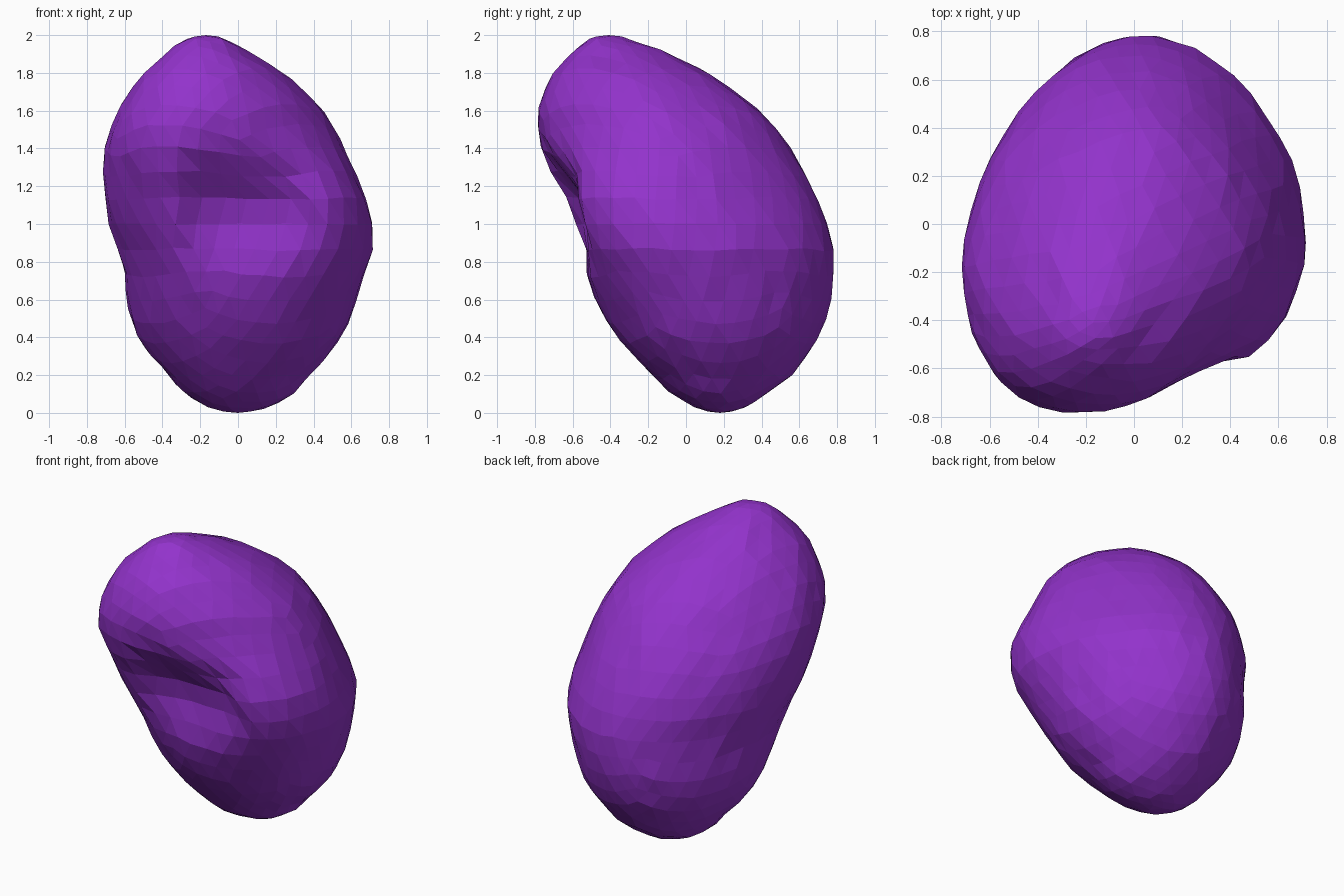
import bpy, bmesh, math, random

if "Cube" in bpy.data.objects:
    bpy.data.objects.remove(bpy.data.objects["Cube"])

random.seed(4)

# Outline per height: z, left x, right x, front y, back y (front and side views)
ROWS = [
    (0.05, -0.20, 0.21, 0.00, 0.35),
    (0.2, -0.37, 0.38, -0.18, 0.56),
    (0.4, -0.53, 0.55, -0.36, 0.70),
    (0.6, -0.59, 0.62, -0.48, 0.77),
    (0.8, -0.60, 0.68, -0.57, 0.785),
    (0.9, -0.64, 0.71, -0.60, 0.775),
    (1.0, -0.67, 0.69, -0.64, 0.75),
    (1.2, -0.70, 0.64, -0.72, 0.67),
    (1.4, -0.70, 0.57, -0.78, 0.55),
    (1.6, -0.63, 0.46, -0.785, 0.39),
    (1.8, -0.50, 0.25, -0.71, 0.12),
    (1.9, -0.38, 0.08, -0.61, -0.08),
    (1.97, -0.29, -0.04, -0.53, -0.26),
]


def section(z, xl, xr, yf, yb):
    """Centre, and radii relative to a unit sphere at this height."""
    s = math.sqrt(1 - (z - 1) ** 2)
    return (z, (xl + xr) / 2, (yf + yb) / 2, (xr - xl) / 2 / s, (yb - yf) / 2 / s)


SECTIONS = ([(0, 0.0, 0.18, 0.64, 0.55)] + [section(*r) for r in ROWS]
            + [(2, -0.17, -0.41, 0.55, 0.6)])


def lookup(z):
    for a, b in zip(SECTIONS, SECTIONS[1:]):
        if z <= b[0]:
            t = (z - a[0]) / (b[0] - a[0])
            return [p + (q - p) * t for p, q in zip(a[1:], b[1:])]
    return SECTIONS[-1][1:]


def bump(x, z, cx, cz, rx, rz):
    return math.exp(-((x - cx) / rx) ** 4 - ((z - cz) / rz) ** 2)


# Leaning rock body, shaped from a sphere
bm = bmesh.new()
bmesh.ops.create_icosphere(bm, subdivisions=4, radius=1)
for v in bm.verts:
    sx, sy, z = v.co.x, v.co.y, min(max(v.co.z + 1, 0), 2)
    cx, cy, rx, ry = lookup(z)
    up = min(max((z - 1.15) / 0.35, 0), 1)
    skew = up * (0.16 - 0.10 * sy)
    # narrower towards the back, fuller front corners around the waist
    if sy > 0:
        taper, full = 1 - 0.18 * sy, 1
    else:
        taper = 1 - (0.10 if sx > 0 else 0.05) * (1 - 0.5 * up) * sy
        full = 1 + 0.14 * abs(sx * sy) * math.exp(-((z - 1.05) / 0.35) ** 2)
    x = cx + rx * full * (math.sqrt(1 - skew ** 2) * sx * taper + skew * sy)
    y = cy + ry * full * sy
    # hollow in the middle of the front
    if sy < 0:
        y += 0.17 * min(1, -1.5 * sy) * bump(x, z, 0.06, 1.1, 0.33, 0.25)
    j = 0.005 if 0.02 < z < 1.98 else 0
    v.co = (x + random.uniform(-j, j), y + random.uniform(-j, j),
            z + random.uniform(-j, j))

mesh = bpy.data.meshes.new("rock")
bm.to_mesh(mesh)
bm.free()
rock = bpy.data.objects.new("rock", mesh)
bpy.context.collection.objects.link(rock)

purple = bpy.data.materials.new("purple")
purple.diffuse_color = (0.29, 0.033, 0.6, 1)
purple.use_nodes = True
purple.node_tree.nodes["Principled BSDF"].inputs["Base Color"].default_value = purple.diffuse_color
mesh.materials.append(purple)
